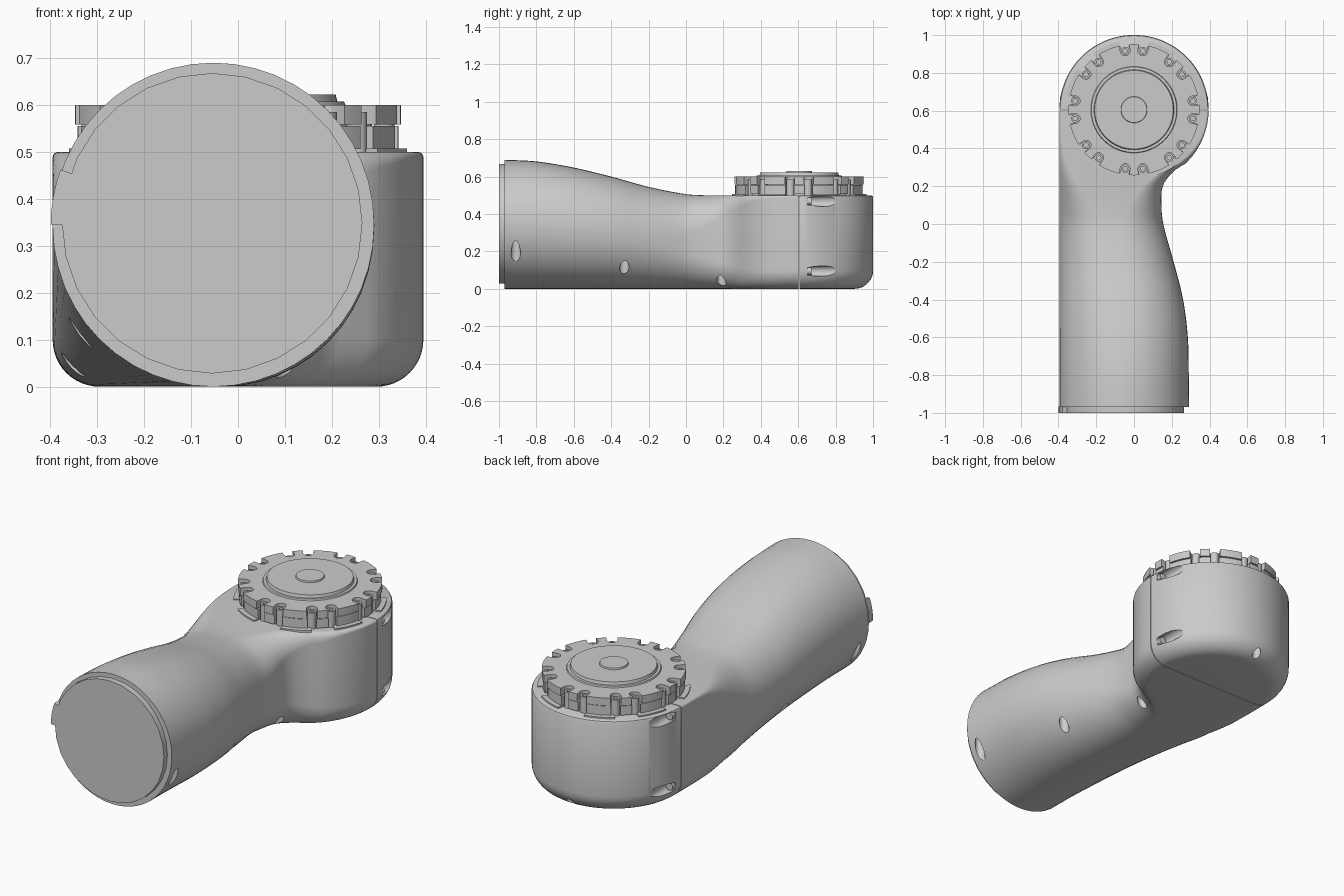
import bpy, bmesh
from math import sin, cos, pi, radians, sqrt
from mathutils import Vector, Matrix

if "Cube" in bpy.data.objects:
    bpy.data.objects.remove(bpy.data.objects["Cube"])

CY, R = 0.605, 0.395            # head axis and radius


def finish(bm, name, angle=30):
    bmesh.ops.remove_doubles(bm, verts=bm.verts, dist=1e-5)
    bmesh.ops.recalc_face_normals(bm, faces=bm.faces)
    me = bpy.data.meshes.new(name)
    bm.to_mesh(me)
    bm.free()
    ob = bpy.data.objects.new(name, me)
    bpy.context.collection.objects.link(ob)
    smooth(ob, angle)
    return ob


def smooth(ob, angle=30):
    bpy.ops.object.select_all(action='DESELECT')
    ob.select_set(True)
    bpy.context.view_layer.objects.active = ob
    bpy.ops.object.shade_smooth_by_angle(angle=radians(angle))


def skin(bm, rings, closed):
    n = len(rings[0])
    for a, b in zip(rings, rings[1:]):
        for i in range(n if closed else n - 1):
            j = (i + 1) % n
            bm.faces.new((a[i], a[j], b[j], b[i]))


def lathe(name, profile, x=0, y=CY, n=64, half=False):
    bm = bmesh.new()
    span = pi if half else 2 * pi
    rings = [[bm.verts.new((x + r * cos(span * k / n), y + r * sin(span * k / n), z))
              for r, z in profile] for k in range(n + 1)]
    skin(bm, rings, False)
    if half:
        bm.faces.new(rings[0])
        bm.faces.new(rings[-1])
    return finish(bm, name)


def prism(name, outline, z0, z1):
    bm = bmesh.new()
    rings = [[bm.verts.new((x, y, z)) for x, y in outline] for z in (z0, z1)]
    skin(bm, rings, True)
    bm.faces.new(rings[0])
    bm.faces.new(rings[1])
    return finish(bm, name)


def rods(name, items, n=20):
    """Cylinders given as (start, end, radius)."""
    bm = bmesh.new()
    for p, q, r in items:
        p, q = Vector(p), Vector(q)
        rot = (q - p).to_track_quat('Z', 'Y').to_matrix().to_4x4()
        bmesh.ops.create_cone(bm, cap_ends=True, segments=n, radius1=r, radius2=r,
                              depth=(q - p).length, matrix=Matrix.Translation((p + q) / 2) @ rot)
    return finish(bm, name)


def cut(ob, items):
    cutter = rods("cutter", items)
    cutter.hide_render = True
    mod = ob.modifiers.new("cut", 'BOOLEAN')
    mod.operation, mod.solver, mod.object = 'DIFFERENCE', 'EXACT', cutter
    bpy.ops.object.select_all(action='DESELECT')
    bpy.context.view_layer.objects.active = ob
    bpy.ops.object.modifier_apply(modifier=mod.name)
    bpy.data.objects.remove(cutter)
    smooth(ob)


# Arm stations: y, right edge, top, upper corner radius, lower corner radius
KEYS = [(-0.97, .29, .69, .342, .342), (-0.80, .29, .681, .338, .338), (-0.60, .285, .648, .32, .32),
        (-0.40, .26, .600, .295, .295), (-0.20, .21, .545, .265, .255), (0.0, .155, .506, .22, .20),
        (0.10, .145, .50, .17, .165), (0.20, .152, .50, .11, .14), (0.27, .20, .50, .07, .12),
        (0.35, .297, .50, .035, .105), (0.45, .363, .50, .015, .10), (0.61, R, .50, .012, .10)]


def station(y):
    """Smooth (Hermite) interpolation of the arm section at y."""
    i = max(k for k in range(len(KEYS) - 1) if KEYS[k][0] <= y + 1e-6)

    def slope(k, c):
        a, b = KEYS[max(k - 1, 0)], KEYS[min(k + 1, len(KEYS) - 1)]
        return (b[c] - a[c]) / (b[0] - a[0])
    a, b = KEYS[i], KEYS[i + 1]
    h = b[0] - a[0]
    t = (y - a[0]) / h
    v = [(2*t**3 - 3*t*t + 1) * a[c] + (t**3 - 2*t*t + t) * h * slope(i, c)
         + (3*t*t - 2*t**3) * b[c] + (t**3 - t*t) * h * slope(i + 1, c) for c in range(1, 5)]
    if y > 0.3:
        v[0] = sqrt(R * R - (CY - y) ** 2)
    return v


# Arm: rounded-rectangle loft from round socket to flat housing
bm = bmesh.new()
rings = []
for k in range(46):
    y = -0.97 + k * (0.602 + 0.97) / 45
    xr, top, rt, rb = station(y)
    ring = []
    for cx, cz, r, a0 in ((xr - rt, top - rt, rt, 0), (-R + rt, top - rt, rt, 90),
                          (-R + rb, rb, rb, 180), (xr - rb, rb, rb, 270)):
        for s in range(13):
            a = radians(a0 + 7.5 * s)
            ring.append(bm.verts.new((cx + r * cos(a), y, cz + r * sin(a))))
    rings.append(ring)
skin(bm, rings, True)
bm.faces.new(rings[0])
bm.faces.new(rings[-1])
arm = finish(bm, "arm_housing")

# Vertical bolt bores entering the lower flanks
bores = []
for y, z in ((-0.91, .19), (-0.33, .11), (0.19, .04)):
    xr, top, rt, rb = station(y)
    dx = rb - sqrt(rb * rb - (rb - z) ** 2)
    for x in (xr - dx, -R + dx):
        bores.append(((x, y, -.1), (x, y, z + .1), .025))
cut(arm, bores)

# End cap: half-round shell with filleted bottom and eased top edge
prof = [(0, 0)] + [(R - .1 + .1 * sin(radians(a)), .1 - .1 * cos(radians(a))) for a in range(0, 91, 10)]
prof += [(R, .488), (R - .004, .496), (R - .012, .5), (0, .5)]
cap = lathe("end_cap", prof, half=True, n=48, y=CY + .001)
pockets = [((s * .372, .65, z), (s * .372, .95, z), .028) for s in (-1, 1) for z in (.468, .095)]
cut(cap, pockets + [((0, .965, -.1), (0, .965, .13), .022)])
rods("cap_screws", [((p[0], .64, p[2]), (p[0], .672, p[2]), .02) for p, q, r in pockets])

# Spigot and key at the open end of the arm
rods("end_spigot", [((-.055, -1, .348), (-.055, -.96, .348), .32)], 28)
key = []
for r in (.315, .344):
    arc = [radians(180 - a) for a in (0, 5, 10, 15, 20)]
    key.append([(-.055 + r * cos(a), .345 + r * sin(a)) for a in arc])
bm = bmesh.new()
loop = key[0] + key[1][::-1]
rings = [[bm.verts.new((x, y, z)) for x, z in loop] for y in (-1, -.965)]
skin(bm, rings, True)
for r in rings:
    bm.faces.new(r)
finish(bm, "spigot_key")

# Rotary flange: two notched plates round a stepped hub
HOLES = [radians(45 * k + s * 8.5) for k in range(8) for s in (-1, 1)]


def notched(rim, hole_r, bolt_r=.315):
    pts = []
    for k, a in enumerate(HOLES):
        u, v = Vector((cos(a), sin(a))), Vector((-sin(a), cos(a)))
        edge = sqrt(rim ** 2 - hole_r ** 2)
        pts.append(u * edge - v * hole_r)
        for s in range(9):
            t = pi * s / 8
            pts.append(u * (bolt_r - hole_r * sin(t)) - v * hole_r * cos(t))
        pts.append(u * edge + v * hole_r)
        w = hole_r / rim
        b = HOLES[(k + 1) % 16] + (2 * pi if k == 15 else 0) - w
        for s in range(1, 6):
            t = a + w + (b - a - w) * s / 6
            pts.append(Vector((cos(t), sin(t))) * rim)
    return [(p.x, p.y + CY) for p in pts]


prism("flange_lower", notched(.342, .022, .325), .506, .555)
prism("flange_upper", notched(.347, .026), .559, .60)
lathe("hub", [(0, .49), (.325, .49), (.325, .507), (.285, .507), (.285, .597), (.23, .597), (.226, .607),
              (.212, .607), (.208, .622), (.07, .622), (.068, .63), (0, .63)])

# Flange screws with sockets
screw = [(0, .5), (.022, .5), (.022, .585), (.012, .585), (.012, .57), (0, .57)]
for a in HOLES:
    lathe("flange_screw", screw, .315 * cos(a), CY + .315 * sin(a), n=14)

# Low mounting pads peeking out under the flange
for k in range(4):
    for a0, a1 in ((12, 36), (54, 78)):
        arc = [radians(90 * k + a0 + (a1 - a0) * s / 6) for s in range(7)]
        prism("mount_pad", [(r * cos(a), CY + r * sin(a)) for r, seq in ((.30, arc), (.368, arc[::-1]))
                            for a in seq], .495, .507)
